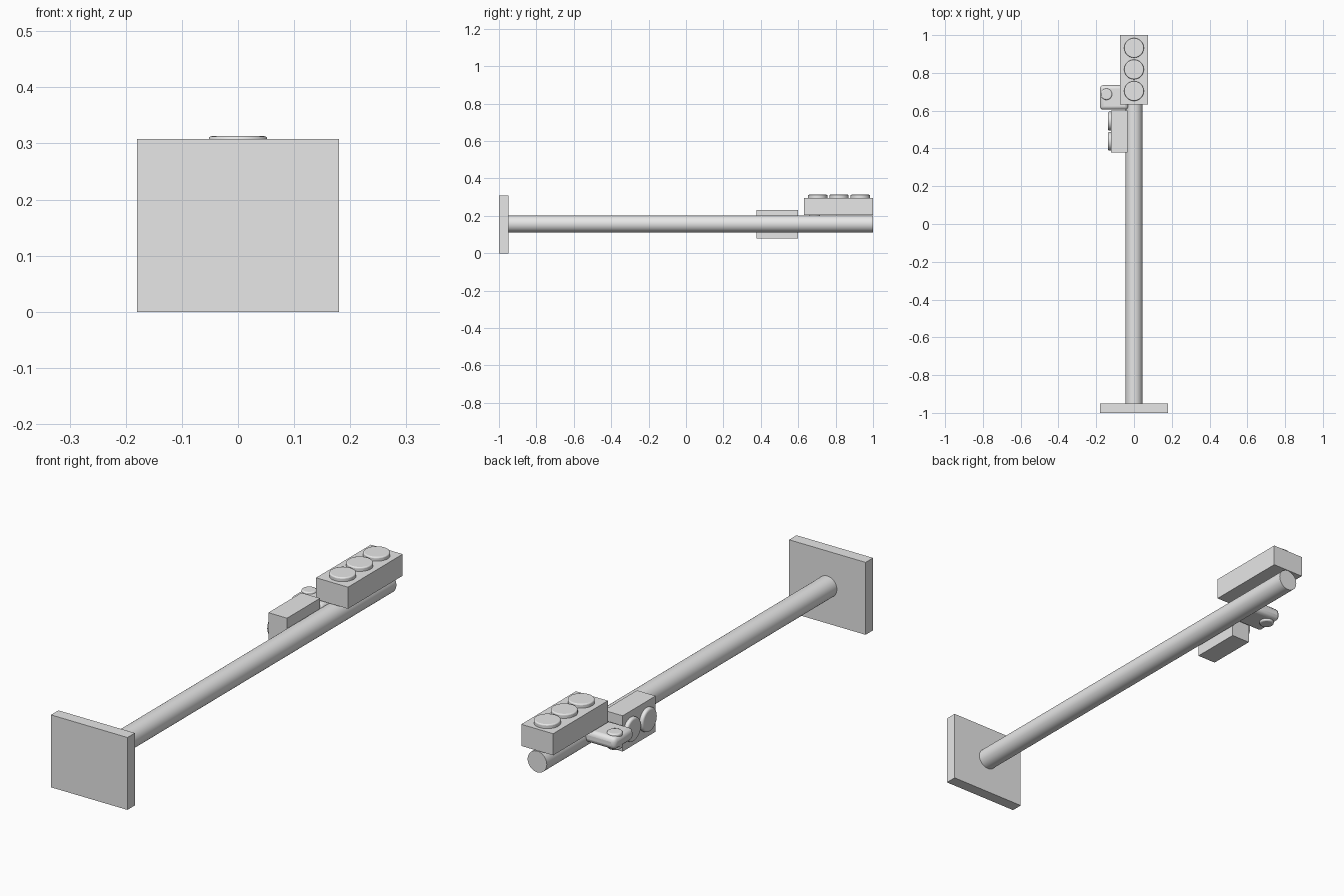
import bpy, math
from mathutils import Vector

if "Cube" in bpy.data.objects:
    bpy.data.objects.remove(bpy.data.objects["Cube"])

grey = bpy.data.materials.new("plain grey")
grey.use_nodes = True
grey.diffuse_color = (0.8, 0.8, 0.8, 1)
grey.node_tree.nodes["Principled BSDF"].inputs["Base Color"].default_value = (0.8, 0.8, 0.8, 1)


def finish(name, bevel=0, segments=3):
    obj = bpy.context.object
    obj.name = name
    obj.data.materials.append(grey)
    if bevel:
        mod = obj.modifiers.new("Rounded edges", 'BEVEL')
        mod.width = bevel
        mod.segments = segments
        mod.limit_method = 'ANGLE'
    bpy.ops.object.shade_smooth_by_angle(angle=math.radians(35))
    return obj


def box(name, low, high, bevel=0):
    low, high = Vector(low), Vector(high)
    bpy.ops.mesh.primitive_cube_add(size=1, location=(low + high) / 2)
    bpy.context.object.scale = high - low
    bpy.ops.object.transform_apply(location=False, rotation=False, scale=True)
    return finish(name, bevel)


def cylinder(name, start, end, radius, bevel=0):
    start, end = Vector(start), Vector(end)
    axis = end - start
    bpy.ops.mesh.primitive_cylinder_add(vertices=48, radius=radius, depth=axis.length,
                                        location=(start + end) / 2,
                                        rotation=axis.to_track_quat('Z', 'Y').to_euler())
    return finish(name, bevel)


# Mounting plate and pole
box("base_plate", (-0.18, -1, 0), (0.18, -0.95, 0.308))
cylinder("pole", (0, -0.96, 0.157), (0, 1, 0.157), 0.045)

# Three-lamp signal head
box("signal_housing", (-0.075, 0.632, 0.204), (0.075, 1, 0.296))
for label, y in (("lower", 0.704), ("middle", 0.818), ("upper", 0.932)):
    cylinder(label + "_signal_lamp", (0, y, 0.28), (0, y, 0.313), 0.052, 0.005)

# Two-lamp crossing signal facing sideways
box("crossing_housing", (-0.122, 0.378, 0.08), (-0.034, 0.6, 0.232))
for label, y in (("lower", 0.438), ("upper", 0.545)):
    cylinder(label + "_crossing_lamp", (-0.11, y, 0.156), (-0.138, y, 0.156), 0.05, 0.008)

# Push-button unit
box("button_housing", (-0.18, 0.605, 0.148), (-0.03, 0.735, 0.2), 0.018)
cylinder("push_button", (-0.146, 0.687, 0.138), (-0.146, 0.687, 0.207), 0.03, 0.006)
